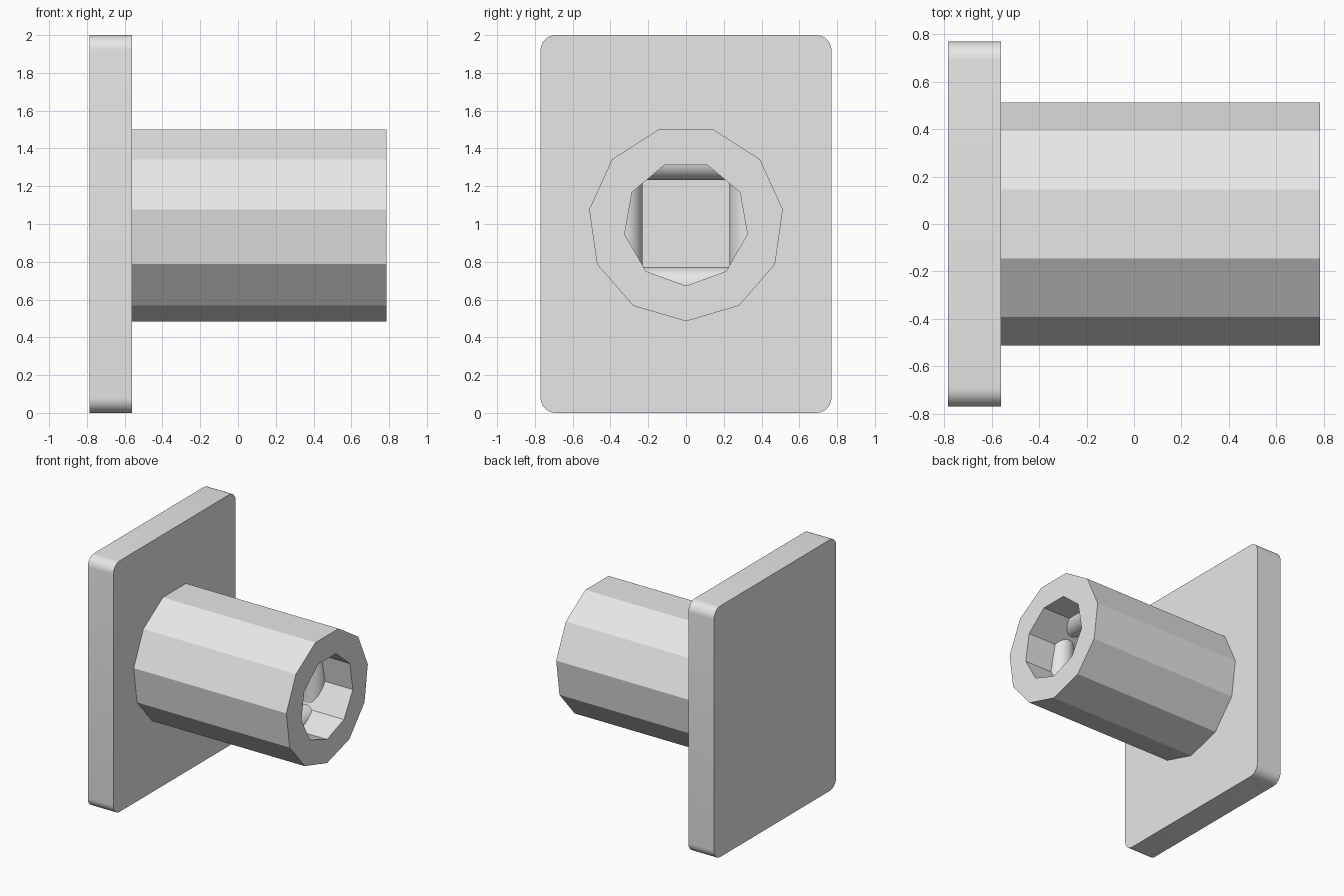
import bpy, bmesh, math
from mathutils import Vector

old = bpy.data.objects.get("Cube")
if old:
    bpy.data.objects.remove(old, do_unlink=True)

GREY = (0.8, 0.8, 0.8, 1.0)
grey = bpy.data.materials.new("light_grey")
grey.use_nodes = True
grey.diffuse_color = GREY
for node in grey.node_tree.nodes:
    if node.type == 'BSDF_PRINCIPLED':
        node.inputs["Base Color"].default_value = GREY

AXIS_Z = 1.003      # height of the tube axis
PLATE_FRONT = -0.56
TUBE_END = 0.785


def make_object(name, bm, smooth=False):
    bmesh.ops.recalc_face_normals(bm, faces=bm.faces[:])
    mesh = bpy.data.meshes.new(name)
    bm.to_mesh(mesh)
    bm.free()
    mesh.materials.append(grey)
    obj = bpy.data.objects.new(name, mesh)
    bpy.context.collection.objects.link(obj)
    if smooth:
        bpy.ops.object.select_all(action='DESELECT')
        obj.select_set(True)
        bpy.context.view_layer.objects.active = obj
        bpy.ops.object.shade_smooth_by_angle(angle=math.radians(30))
    return obj


def polygon_loop(bm, sides, radius, x):
    """Edge loop around the tube axis with one corner pointing down."""
    angles = [-math.pi / 2 + i * math.tau / sides for i in range(sides)]
    verts = [bm.verts.new((x, radius * math.cos(a), AXIS_Z + radius * math.sin(a)))
             for a in angles]
    return [bm.edges.new((verts[i - 1], verts[i])) for i in range(sides)]


# Mounting plate with four rounded corners
bm = bmesh.new()
bmesh.ops.create_cube(bm, size=1)
bmesh.ops.scale(bm, vec=(0.225, 1.54, 2), verts=bm.verts)
bmesh.ops.translate(bm, vec=(-0.6725, 0, 1), verts=bm.verts)
corners = [e for e in bm.edges
           if abs(e.verts[0].co.x - e.verts[1].co.x) > 0.1]
bmesh.ops.bevel(bm, geom=corners, offset=0.08, segments=8, profile=0.5,
                affect='EDGES')
make_object("mounting_plate", bm, smooth=True)

# Tube: eleven-sided outside, nine-sided bore
bm = bmesh.new()
start = PLATE_FRONT - 0.005
rims = polygon_loop(bm, 11, 0.518, start) + polygon_loop(bm, 9, 0.33, start)
bmesh.ops.triangle_fill(bm, edges=rims, use_beauty=True)
extruded = bmesh.ops.extrude_face_region(bm, geom=bm.faces[:])
moved = [g for g in extruded["geom"] if isinstance(g, bmesh.types.BMVert)]
bmesh.ops.translate(bm, vec=(TUBE_END - start, 0, 0), verts=moved)
make_object("tube", bm)

# Four rounded bars inside the bore, framing a square opening
BAR_RADIUS = 0.1
OPENING = 0.23
for name, direction in (("top", Vector((0, 0, 1))), ("bottom", Vector((0, 0, -1))),
                        ("front", Vector((0, -1, 0))), ("back", Vector((0, 1, 0)))):
    bm = bmesh.new()
    bmesh.ops.create_cone(bm, cap_ends=True, segments=32, radius1=BAR_RADIUS,
                          radius2=BAR_RADIUS, depth=0.48)
    along = direction.cross(Vector((1, 0, 0)))
    turn = Vector((0, 0, 1)).rotation_difference(along).to_matrix()
    bmesh.ops.rotate(bm, matrix=turn, verts=bm.verts)
    place = Vector((0.44, 0, AXIS_Z)) + direction * (OPENING + BAR_RADIUS)
    bmesh.ops.translate(bm, vec=place, verts=bm.verts)
    make_object(name + "_inner_bar", bm, smooth=True)
